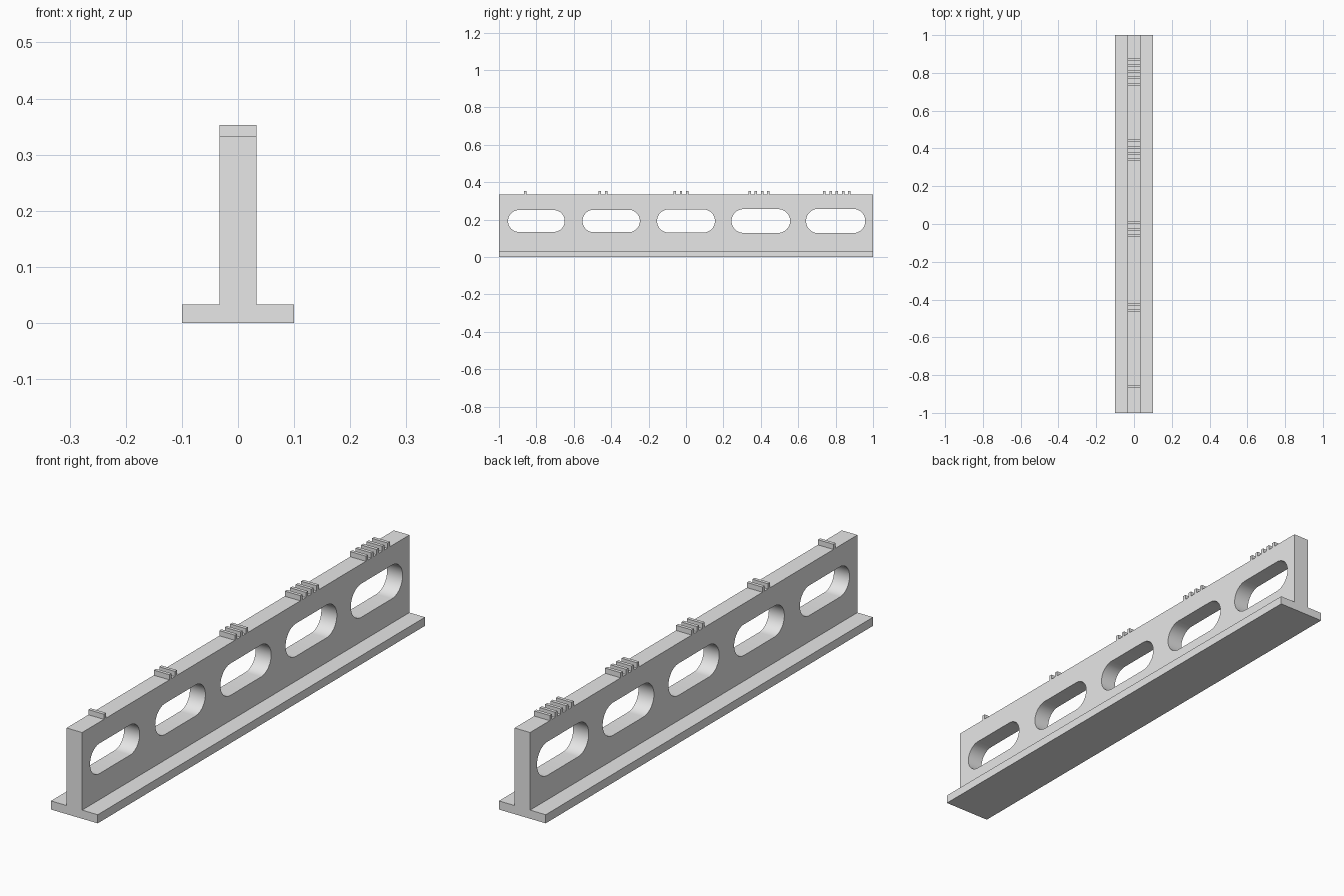
import bpy
import bmesh
from math import cos, sin, pi, radians

default = bpy.data.objects.get("Cube")
if default:
    bpy.data.objects.remove(default, do_unlink=True)

HALF_LENGTH = 1.0
WEB = 0.0333         # half thickness of the upright web
FLANGE = 0.1         # half width of the base flange
FLANGE_TOP = 0.0333
WEB_TOP = 0.3333
SLOT_Z = 0.1925
SLOT_STRAIGHT = 0.0933

grey = bpy.data.materials.new("plain grey")
grey.use_nodes = True
grey.diffuse_color = (0.8, 0.8, 0.8, 1)
grey.node_tree.nodes["Principled BSDF"].inputs["Base Color"].default_value = (0.8, 0.8, 0.8, 1)


def make_object(name, bm):
    bmesh.ops.recalc_face_normals(bm, faces=bm.faces)
    mesh = bpy.data.meshes.new(name)
    bm.to_mesh(mesh)
    bm.free()
    mesh.materials.append(grey)
    obj = bpy.data.objects.new(name, mesh)
    bpy.context.collection.objects.link(obj)
    return obj


def extrude_profile(bm, points, offset):
    """Fill a closed outline and sweep it along the offset."""
    face = bm.faces.new([bm.verts.new(p) for p in points])
    swept = bmesh.ops.extrude_face_region(bm, geom=[face], use_keep_orig=True)
    verts = [g for g in swept["geom"] if isinstance(g, bmesh.types.BMVert)]
    bmesh.ops.translate(bm, verts=verts, vec=offset)


def slot_outline(y, radius, steps=24):
    """Rounded slot: two half circles joined by straight sides."""
    points = []
    for side, start in ((1, -pi / 2), (-1, pi / 2)):
        for i in range(steps + 1):
            a = start + pi * i / steps
            points.append((-2 * WEB, y + side * SLOT_STRAIGHT + radius * cos(a),
                           SLOT_Z + radius * sin(a)))
    return points


# Inverted T beam
half = [(FLANGE, 0), (FLANGE, FLANGE_TOP), (WEB, FLANGE_TOP), (WEB, WEB_TOP)]
outline = half + [(-x, z) for x, z in reversed(half)]
bm = bmesh.new()
extrude_profile(bm, [(x, -HALF_LENGTH, z) for x, z in outline], (0, 2 * HALF_LENGTH, 0))
beam = make_object("slotted_beam", bm)

# Five slots, each slightly larger than the last
bm = bmesh.new()
for i in range(5):
    extrude_profile(bm, slot_outline(-0.8 + 0.4 * i, 0.0583 + 0.00167 * i), (4 * WEB, 0, 0))
cutter = make_object("slot_cutter", bm)
cutter.hide_render = True

cut = beam.modifiers.new("slots", 'BOOLEAN')
cut.operation = 'DIFFERENCE'
cut.solver = 'EXACT'
cut.object = cutter
for obj in bpy.context.selected_objects:
    obj.select_set(False)
bpy.context.view_layer.objects.active = beam
beam.select_set(True)
bpy.ops.object.modifier_apply(modifier=cut.name)
bpy.data.objects.remove(cutter, do_unlink=True)
bpy.ops.object.shade_smooth_by_angle(angle=radians(30))

# Counting ridges on the top edge: one to five per slot
RIDGE, PITCH, RISE = 0.0133, 0.0333, 0.02
for group in range(5):
    bm = bmesh.new()
    for j in range(group + 1):
        y = -0.8667 + 0.4 * group + PITCH * j
        base = [(-WEB, y, WEB_TOP), (WEB, y, WEB_TOP),
                (WEB, y + RIDGE, WEB_TOP), (-WEB, y + RIDGE, WEB_TOP)]
        extrude_profile(bm, base, (0, 0, RISE))
    make_object(f"ridge_group_{group + 1}", bm)
